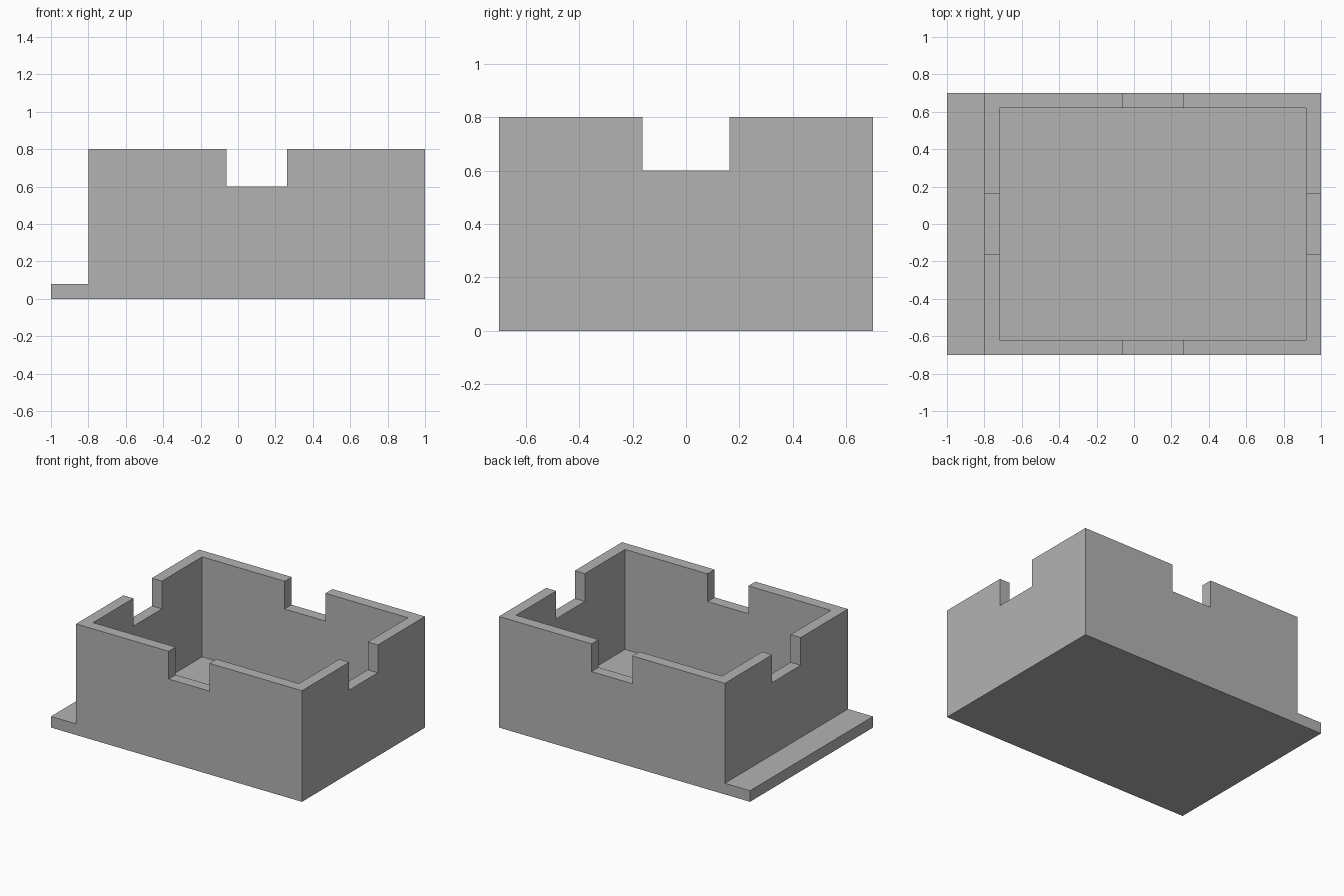
import bpy
import bmesh

cube = bpy.data.objects.get("Cube")
if cube:
    bpy.data.objects.remove(cube, do_unlink=True)

HALF_DEPTH = 0.70
HEIGHT = 0.80
BASE = 0.08
WALL = 0.08
LEFT, RIGHT = -0.80, 1.0
MID = (LEFT + RIGHT) / 2
NOTCH = 0.325
SILL = 0.60

grey = bpy.data.materials.new("plain grey")
grey.use_nodes = True
colour = (0.45, 0.45, 0.45, 1)
grey.diffuse_color = colour
grey.node_tree.nodes["Principled BSDF"].inputs["Base Color"].default_value = colour


def extrude_profile(name, profile, y0, y1):
    """Extrude an x-z outline from y0 to y1."""
    bm = bmesh.new()
    face = bm.faces.new([bm.verts.new((x, y0, z)) for x, z in profile])
    extruded = bmesh.ops.extrude_face_region(bm, geom=[face])["geom"]
    moved = [g for g in extruded if isinstance(g, bmesh.types.BMVert)]
    bmesh.ops.translate(bm, verts=moved, vec=(0, y1 - y0, 0))
    bmesh.ops.recalc_face_normals(bm, faces=bm.faces[:])
    mesh = bpy.data.meshes.new(name)
    bm.to_mesh(mesh)
    bm.free()
    mesh.materials.append(grey)
    obj = bpy.data.objects.new(name, mesh)
    bpy.context.collection.objects.link(obj)
    return obj


def cut_box(target, x0, x1, y0, y1, z0):
    """Cut an open-topped box out of the target."""
    top = HEIGHT + 0.2
    cutter = extrude_profile("cutter", [(x0, z0), (x1, z0), (x1, top), (x0, top)], y0, y1)
    cutter.hide_render = True
    mod = target.modifiers.new("cut", 'BOOLEAN')
    mod.operation = 'DIFFERENCE'
    mod.solver = 'EXACT'
    mod.object = cutter
    bpy.context.view_layer.objects.active = target
    bpy.ops.object.modifier_apply(modifier=mod.name)
    bpy.data.objects.remove(cutter, do_unlink=True)


# Box body with the low ledge along one end
outline = [(-1, 0), (RIGHT, 0), (RIGHT, HEIGHT), (LEFT, HEIGHT), (LEFT, BASE), (-1, BASE)]
box = extrude_profile("open_box", outline, -HALF_DEPTH, HALF_DEPTH)

# Inner cavity
inner = HALF_DEPTH - WALL
cut_box(box, LEFT + WALL, RIGHT - WALL, -inner, inner, BASE)

# Notches through the front and back walls, then through the end walls
half = NOTCH / 2
cut_box(box, MID - half, MID + half, -1, 1, SILL)
cut_box(box, LEFT - 0.1, RIGHT + 0.1, -half, half, SILL)
